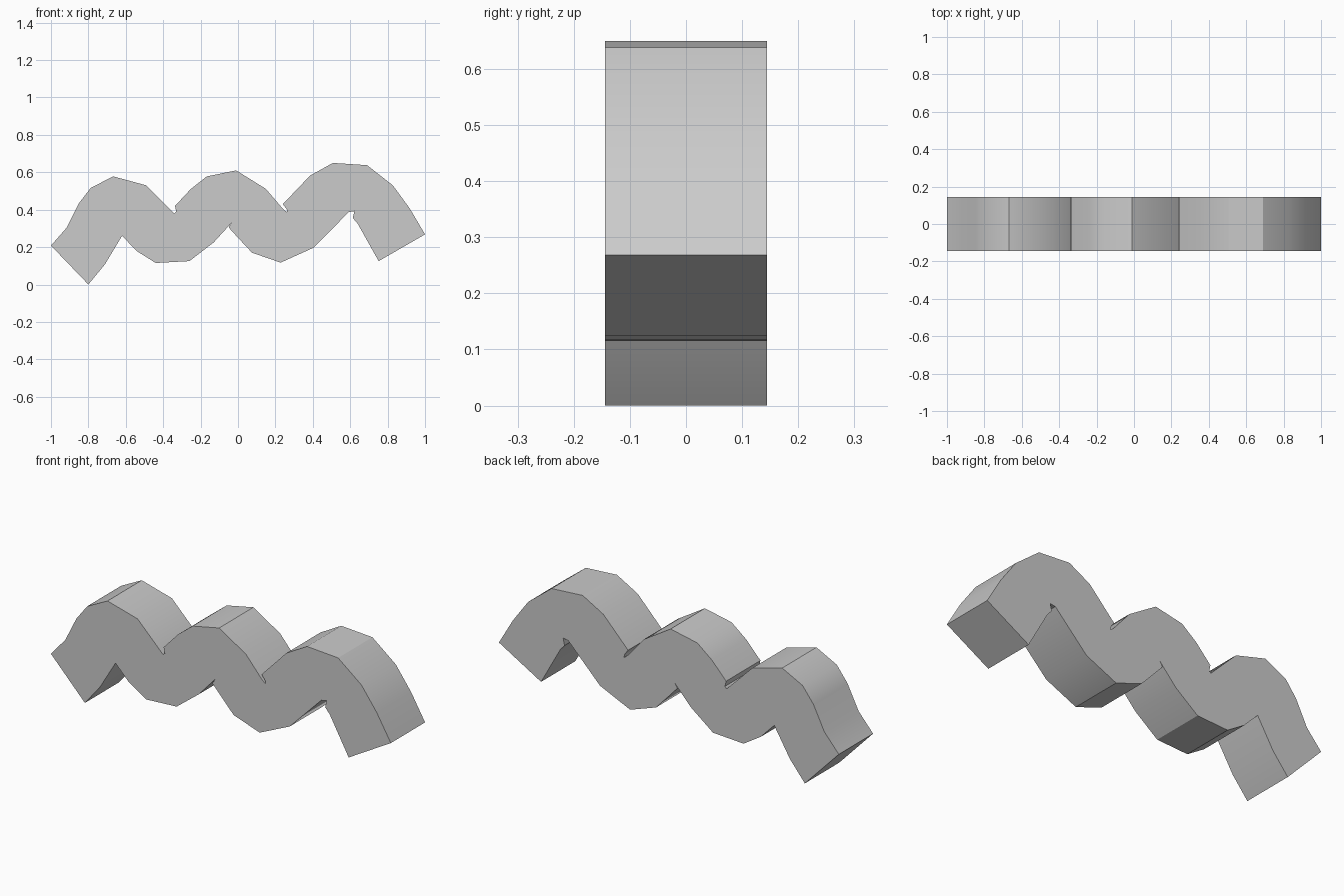
import bpy, bmesh, math

if "Cube" in bpy.data.objects:
    bpy.data.objects.remove(bpy.data.objects["Cube"])

HALF_DEPTH = 0.144

# Upper edge of the wavy band, left to right (x, z)
top = [(-1, .208), (-.915, .305), (-.85, .435), (-.787, .517), (-.667, .578),
       (-.49, .53), (-.34, .38), (-.33, .39), (-.337, .42), (-.253, .51),
       (-.167, .578), (-.01, .61), (.148, .512), (.24, .405), (.263, .385),
       (.262, .4), (.24, .43), (.385, .582), (.507, .65), (.69, .638),
       (.828, .53), (.918, .407), (1, .268)]

# Lower edge, right to left
bottom = [(.752, .125), (.64, .325), (.614, .355), (.622, .392), (.592, .387),
          (.405, .197), (.228, .117), (.075, .17), (0, .25), (-.05, .305),
          (-.033, .332), (-.055, .307), (-.13, .225), (-.26, .125),
          (-.44, .115), (-.54, .178), (-.62, .26), (-.712, .107), (-.8, 0)]

# Wavy band: fill the profile and extrude it along y
bm = bmesh.new()
face = bm.faces.new([bm.verts.new((x, -HALF_DEPTH, z)) for x, z in top + bottom])
ext = bmesh.ops.extrude_face_region(bm, geom=[face], use_keep_orig=True)
moved = [g for g in ext["geom"] if isinstance(g, bmesh.types.BMVert)]
bmesh.ops.translate(bm, vec=(0, 2 * HALF_DEPTH, 0), verts=moved)
bmesh.ops.recalc_face_normals(bm, faces=bm.faces)
bmesh.ops.triangulate(bm, faces=[f for f in bm.faces if len(f.verts) > 4])

mesh = bpy.data.meshes.new("wavy_band")
bm.to_mesh(mesh)
bm.free()
band = bpy.data.objects.new("wavy_band", mesh)
bpy.context.collection.objects.link(band)

# Soft shading along the wave, crisp rims and creases
bpy.context.view_layer.objects.active = band
band.select_set(True)
bpy.ops.object.shade_smooth_by_angle(angle=math.radians(30))
